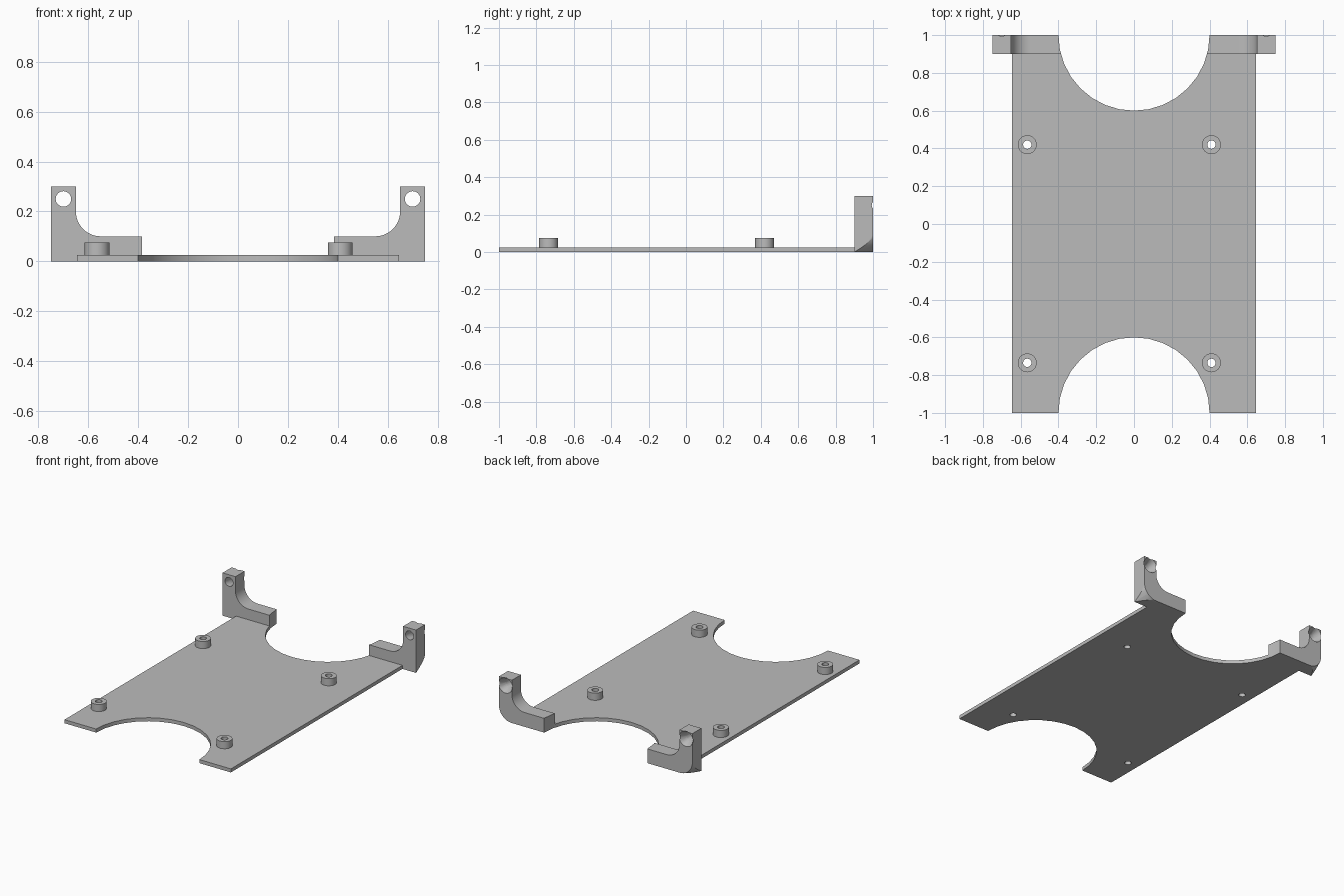
import bpy, bmesh, math
from mathutils import Matrix, Vector

cube = bpy.data.objects.get("Cube")
if cube:
    bpy.data.objects.remove(cube, do_unlink=True)

# Single grey material
grey = bpy.data.materials.new("plain grey")
grey.use_nodes = True
grey.diffuse_color = (0.5, 0.5, 0.5, 1)
grey.node_tree.nodes["Principled BSDF"].inputs["Base Color"].default_value = (0.5, 0.5, 0.5, 1)


def finish(name, bm):
    bmesh.ops.recalc_face_normals(bm, faces=bm.faces)
    mesh = bpy.data.meshes.new(name)
    bm.to_mesh(mesh)
    bm.free()
    mesh.materials.append(grey)
    obj = bpy.data.objects.new(name, mesh)
    bpy.context.collection.objects.link(obj)
    return obj


def loft(name, front, back, y0, y1):
    """Solid between two matching xz profiles."""
    bm = bmesh.new()
    a = [bm.verts.new((x, y0, z)) for x, z in front]
    b = [bm.verts.new((x, y1, z)) for x, z in back]
    bm.faces.new(a)
    bm.faces.new(b)
    n = len(a)
    for i in range(n):
        j = (i + 1) % n
        bm.faces.new((a[i], a[j], b[j], b[i]))
    return finish(name, bm)


def rod(name, start, end, r0, r1, segments=32):
    """Cylinder or cone between two points."""
    start, end = Vector(start), Vector(end)
    axis = end - start
    turn = axis.to_track_quat('Z', 'Y').to_matrix().to_4x4()
    bm = bmesh.new()
    bmesh.ops.create_cone(bm, cap_ends=True, segments=segments, radius1=r0, radius2=r1,
                          depth=axis.length,
                          matrix=Matrix.Translation((start + end) / 2) @ turn)
    return finish(name, bm)


def arc(cx, cz, r, a0, a1, n=12):
    angles = [math.radians(a0 + (a1 - a0) * i / n) for i in range(n + 1)]
    return [(cx + r * math.cos(t), cz + r * math.sin(t)) for t in angles]


def apply(obj, mod):
    bpy.ops.object.select_all(action='DESELECT')
    bpy.context.view_layer.objects.active = obj
    obj.select_set(True)
    bpy.ops.object.modifier_apply(modifier=mod.name)


def cut(obj, cutters):
    for cutter in cutters:
        mod = obj.modifiers.new("cut", 'BOOLEAN')
        mod.operation = 'DIFFERENCE'
        mod.solver = 'EXACT'
        mod.object = cutter
        apply(obj, mod)


def smooth(obj):
    bpy.ops.object.select_all(action='DESELECT')
    bpy.context.view_layer.objects.active = obj
    obj.select_set(True)
    bpy.ops.object.shade_smooth_by_angle(angle=math.radians(25))


# Cutters for the end bays and the mounting holes
bays = [rod("bay_cutter", (0, y, -0.2), (0, y, 0.5), 0.4, 0.4) for y in (-1, 1)]
spots = [(x, y) for x in (-0.565, 0.41) for y in (-0.735, 0.42)]
pins = [rod("pin_cutter", (x, y, -0.1), (x, y, 0.2), 0.022, 0.022, 24) for x, y in spots]

# Base plate
outline = [(-0.645, 0), (0.645, 0), (0.645, 0.025), (-0.645, 0.025)]
plate = loft("base_plate", outline, outline, -1, 1)
cut(plate, bays + pins)
smooth(plate)

# Raised standoffs
for (x, y), pin in zip(spots, pins):
    post = rod("standoff", (x, y, 0.02), (x, y, 0.075), 0.05, 0.05)
    cut(post, [pin])
    smooth(post)

# Corner brackets: L profile with an inner fillet
profile = [(0.34, 0), (0.75, 0), (0.75, 0.3), (0.65, 0.3)]
profile += arc(0.55, 0.2, 0.1, 0, -90) + [(0.34, 0.1)]
bracket = loft("corner_brackets", profile, profile, 0.9, 1)

# Tapered rounding of the lower outer corner, and the countersunk hole
outside = [(0.9, 0.1), (0.9, -0.15), (0.65, -0.15)]
rounding = loft("rounding_cutter", arc(0.65, 0.1, 0.1418, -90, 0) + outside,
                arc(0.65, 0.1, 0.1002, -90, 0) + outside, 0.9 - 0.0005, 1.0005)
hole = rod("hole_cutter", (0.7, 0.8, 0.25), (0.7, 1.1, 0.25), 0.031, 0.031)
sink = rod("countersink_cutter", (0.7, 0.95, 0.25), (0.7, 1.01, 0.25), 0.03, 0.058)
tools = [bays[1], rounding, hole, sink]
cut(bracket, tools)
mirror = bracket.modifiers.new("mirror", 'MIRROR')
mirror.use_mirror_merge = False
apply(bracket, mirror)
smooth(bracket)

# Remove the cutters
for helper in set(bays + pins + tools):
    bpy.data.objects.remove(helper, do_unlink=True)
